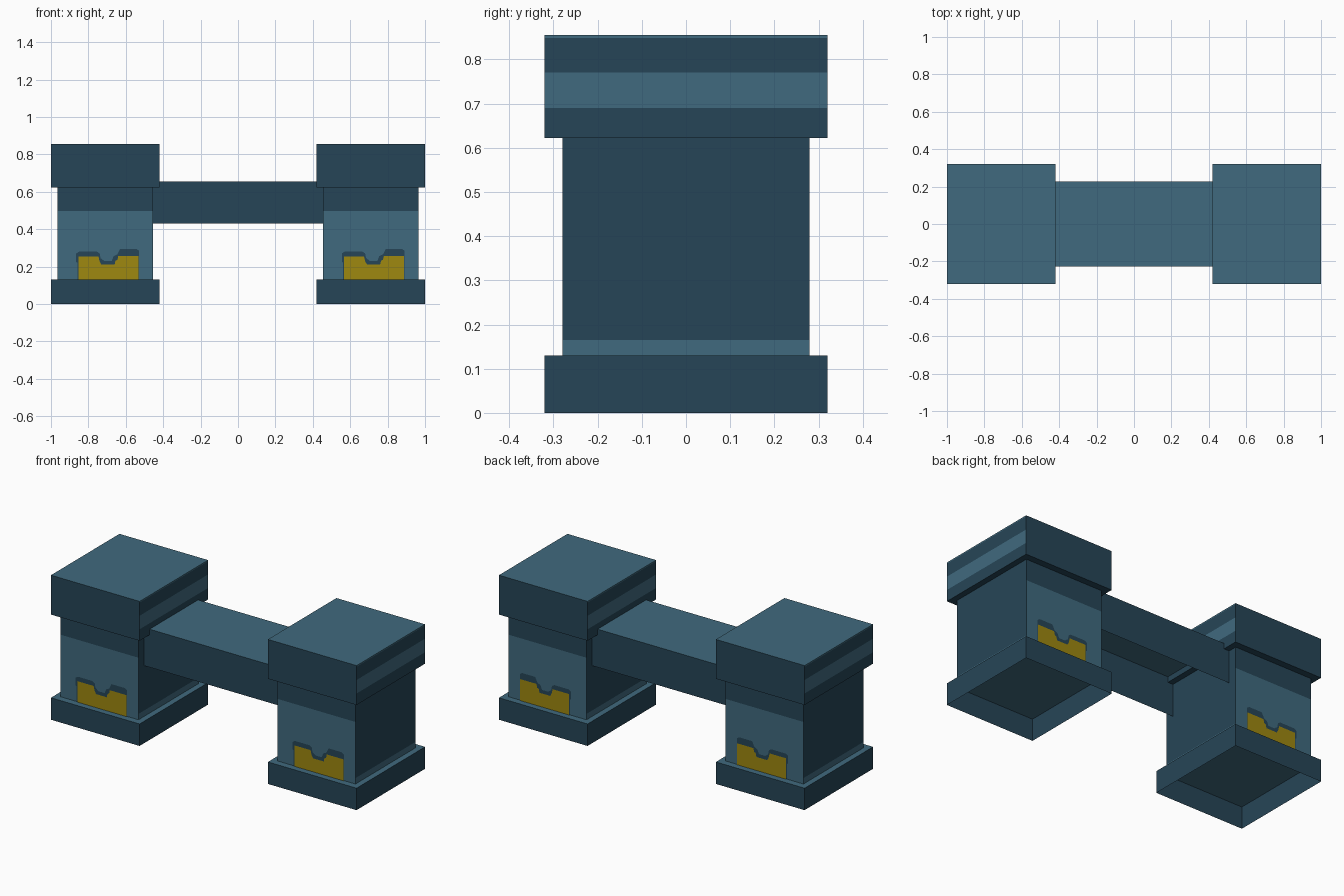
import bpy, bmesh

if "Cube" in bpy.data.objects:
    bpy.data.objects.remove(bpy.data.objects["Cube"])


def material(name, rgb):
    m = bpy.data.materials.new(name)
    m.diffuse_color = (*rgb, 1)
    m.use_nodes = True
    m.node_tree.nodes["Principled BSDF"].inputs["Base Color"].default_value = m.diffuse_color
    return m


DARK, LIGHT, YELLOW = 0, 1, 2
MATS = [material("dark_blue", (0.0194, 0.0595, 0.095)),
        material("light_blue", (0.051, 0.144, 0.209)),
        material("mustard_yellow", (0.342, 0.246, 0.0052))]


def finish(name, bm):
    me = bpy.data.meshes.new(name)
    bm.to_mesh(me)
    bm.free()
    for m in MATS:
        me.materials.append(m)
    ob = bpy.data.objects.new(name, me)
    bpy.context.collection.objects.link(ob)
    return ob


def box(name, x, y, z, rule, cuts=(), open_sides=()):
    """Box between limits, cut at heights, coloured by rule(normal, centre)."""
    bm = bmesh.new()
    bmesh.ops.create_cube(bm, size=1)
    for v in bm.verts:
        for i, (lo, hi) in enumerate((x, y, z)):
            v.co[i] = hi if v.co[i] > 0 else lo
    for h in cuts:
        bmesh.ops.bisect_plane(bm, geom=bm.verts[:] + bm.edges[:] + bm.faces[:],
                               plane_co=(0, 0, h), plane_no=(0, 0, 1))
    bm.normal_update()
    for f in bm.faces:
        f.material_index = rule(f.normal, f.calc_center_median())
    gone = [f for f in bm.faces
            if any(f.normal[axis] * sign > 0.9 for axis, sign in open_sides)]
    if gone:
        bmesh.ops.delete(bm, geom=gone, context='FACES')
    return finish(name, bm)


def plate(name, pts, y, color):
    """Flat painted detail on the front (y < 0) or back (y > 0) wall."""
    bm = bmesh.new()
    vs = [bm.verts.new((px, y, pz)) for px, pz in pts]
    f = bm.faces.new(vs if y < 0 else vs[::-1])
    f.material_index = color
    bm.normal_update()
    return finish(name, bm)


def light_top(n, c):
    return LIGHT if n.z > 0.5 else DARK


def body_rule(n, c):
    # front and back are light below the shade band, ends only near the foot
    limit = 0.497 if abs(n.y) > 0.5 else 0.165
    return LIGHT if c.z < limit else DARK


def cap_rule(n, c):
    if n.z > 0.5:
        return LIGHT
    stripe = 0.69 < c.z < 0.77 or c.z > 0.848
    return LIGHT if abs(n.x) > 0.5 and stripe else DARK


UP, DOWN = (2, 1), (2, -1)

# Notched window outlines, relative to the tower centre
SHADE = [(-0.148, 0.13), (0.18, 0.13), (0.18, 0.285), (0.165, 0.295),
         (0.08, 0.295), (0.065, 0.265), (0.045, 0.255), (0.035, 0.23),
         (-0.005, 0.23), (-0.025, 0.245), (-0.03, 0.27), (-0.045, 0.28),
         (-0.14, 0.28), (-0.155, 0.27), (-0.155, 0.225), (-0.148, 0.22)]
GLOW = [(-0.143, 0.13), (0.178, 0.13), (0.178, 0.257), (0.07, 0.257),
        (0.065, 0.235), (0.055, 0.232), (0.05, 0.21), (-0.02, 0.21),
        (-0.03, 0.228), (-0.036, 0.254), (-0.143, 0.254)]

for side, cx in (("left", -0.71), ("right", 0.71)):
    # Base plinth, hollow underneath
    box(side + "_base", (cx - 0.29, cx + 0.29), (-0.32, 0.32), (0, 0.13),
        light_top, open_sides=[DOWN])
    # Tower wall
    box(side + "_body", (cx - 0.255, cx + 0.255), (-0.28, 0.28), (0.13, 0.622),
        body_rule, cuts=(0.165, 0.497), open_sides=[UP, DOWN])
    # Cap block with end stripes
    box(side + "_cap", (cx - 0.29, cx + 0.29), (-0.32, 0.32), (0.622, 0.855),
        cap_rule, cuts=(0.69, 0.77, 0.848))
    # Window shade and glow on both faces
    for face, s in (("front", -1), ("back", 1)):
        plate(f"{side}_{face}_window_shade",
              [(cx + a, b) for a, b in SHADE], s * 0.282, DARK)
        plate(f"{side}_{face}_window_glow",
              [(cx + a, b) for a, b in GLOW], s * 0.284, YELLOW)

# Connecting beam, an open channel underneath
box("beam", (-0.455, 0.455), (-0.227, 0.227), (0.43, 0.655), light_top,
    open_sides=[DOWN, (0, 1), (0, -1)])
